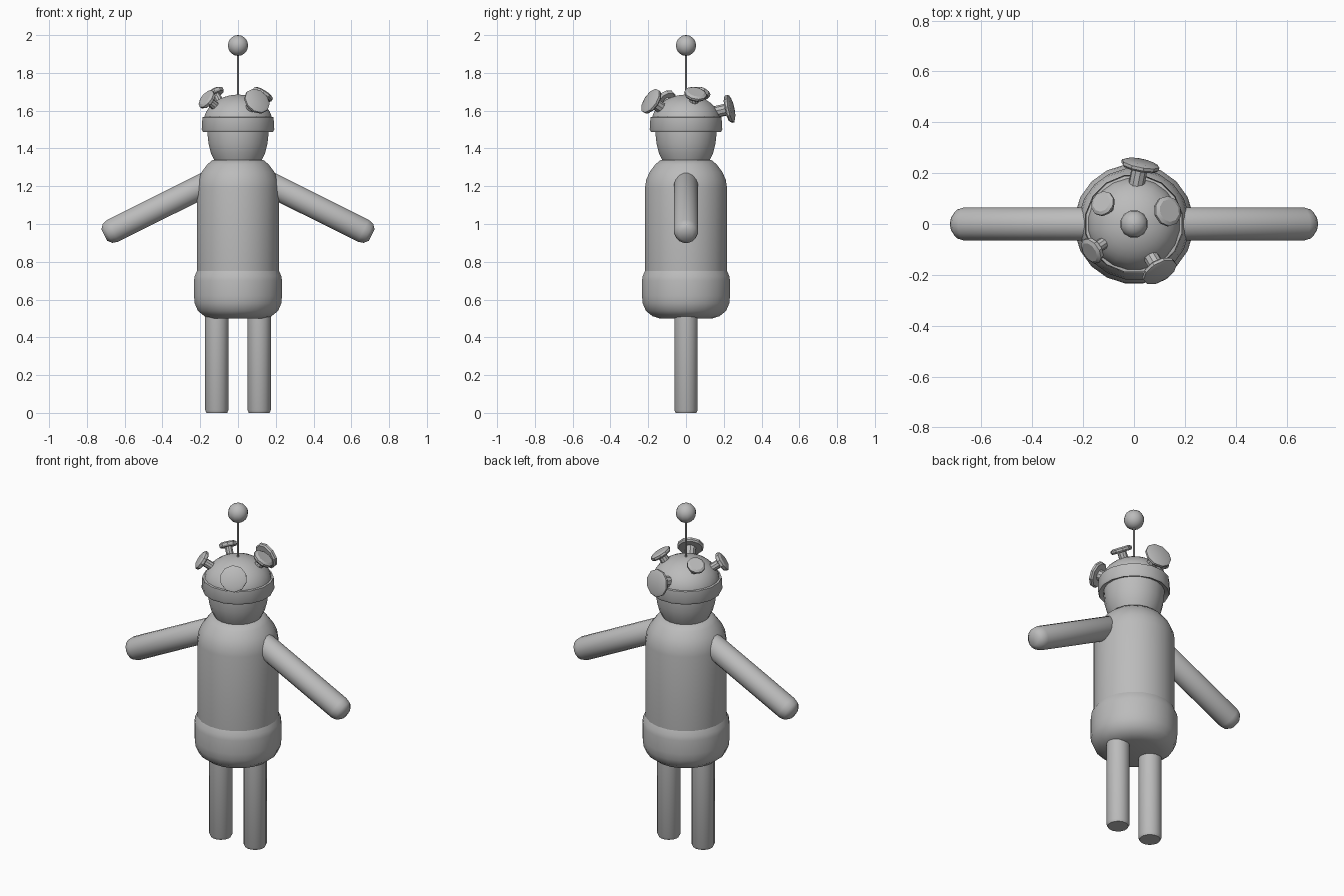
import bpy, math
from mathutils import Vector

if "Cube" in bpy.data.objects:
    bpy.data.objects.remove(bpy.data.objects["Cube"])

grey = bpy.data.materials.new("plain grey")
grey.diffuse_color = (0.5, 0.5, 0.5, 1)
grey.use_nodes = True
grey.node_tree.nodes["Principled BSDF"].inputs["Base Color"].default_value = grey.diffuse_color


def lathe(name, profile, sides=16, origin=(0, 0, 0), axis=(0, 0, 1), angle=35):
    """Spin (radius, height) points about an axis; both ends are capped."""
    rot = Vector((0, 0, 1)).rotation_difference(Vector(axis))
    verts, faces = [], []
    for r, h in profile:
        for i in range(sides):
            a = 2 * math.pi * (i + 0.5) / sides
            verts.append(rot @ Vector((r * math.cos(a), r * math.sin(a), h)) + Vector(origin))
    for k in range(len(profile) - 1):
        for i in range(sides):
            j = (i + 1) % sides
            faces.append((k * sides + i, k * sides + j, (k + 1) * sides + j, (k + 1) * sides + i))
    last = (len(profile) - 1) * sides
    faces.append(tuple(reversed(range(sides))))
    faces.append(tuple(range(last, last + sides)))
    mesh = bpy.data.meshes.new(name)
    mesh.from_pydata(verts, [], faces)
    mesh.materials.append(grey)
    ob = bpy.data.objects.new(name, mesh)
    bpy.context.collection.objects.link(ob)
    bpy.ops.object.select_all(action='DESELECT')
    ob.select_set(True)
    bpy.context.view_layer.objects.active = ob
    bpy.ops.object.shade_smooth_by_angle(angle=math.radians(angle))
    return ob


def arc(r, h, z, start, end, steps):
    """Elliptical arc profile, angles in degrees above the equator."""
    return [(r * math.cos(math.radians(t)), z + h * math.sin(math.radians(t)))
            for t in [start + (end - start) * k / steps for k in range(steps + 1)]]


# Torso with rounded shoulders
lathe("torso", [(0.21, 0.65), (0.22, 0.75), (0.22, 1.19), (0.213, 1.235), (0.195, 1.275),
                (0.165, 1.315), (0.135, 1.34)], 20, angle=50)

# Trousers
lathe("trousers", [(0.14, 0.5), (0.18, 0.512), (0.215, 0.54), (0.232, 0.58), (0.236, 0.62),
                   (0.236, 0.70), (0.232, 0.725), (0.218, 0.755)], 20, angle=50)

# Arms and legs, one of each per side
for side, label in ((-1, "left"), (1, "right")):
    shoulder, hand = Vector((side * 0.15, 0, 1.22)), Vector((side * 0.708, 0, 0.942))
    length = (hand - shoulder).length
    lathe(label + "_arm", [(0.04, -0.03), (0.066, 0.02), (0.066, length - 0.05),
                           (0.058, length - 0.02), (0.035, length)],
          16, shoulder, hand - shoulder, angle=50)
    lathe(label + "_leg", [(0.056, 0), (0.063, 0.015), (0.063, 0.55)], 16,
          (side * 0.112, 0, 0), angle=50)

# Head
lathe("head", [(0.125, 1.335), (0.145, 1.375), (0.158, 1.425), (0.164, 1.48), (0.163, 1.53)], 20)

# Helmet dome and brim band
lathe("helmet_dome", arc(0.184, 0.145, 1.54, 0, 88, 8), 20)
lathe("helmet_band", [(0.17, 1.5), (0.19, 1.488), (0.196, 1.5), (0.192, 1.565), (0.178, 1.568)], 16)

# Antenna
lathe("antenna_rod", [(0.005, 1.66), (0.005, 1.91)], 8)
lathe("antenna_ball", arc(0.055, 0.055, 1.945, -89, 89, 10), 12)

# Mushroom-shaped knobs on the helmet: disc centre, outward direction, radius
knobs = [((0.025, 0.232, 1.61), (0.2, 1, 0.22), 0.076),
         ((-0.122, 0.08, 1.695), (-0.45, 0.3, 0.82), 0.05),
         ((0.132, 0.05, 1.688), (0.52, 0.18, 0.83), 0.06),
         ((0.10, -0.185, 1.65), (0.45, -0.75, 0.5), 0.073),
         ((-0.165, -0.105, 1.66), (-0.68, -0.45, 0.55), 0.055)]
for n, (centre, out, r) in enumerate(knobs):
    lathe(f"knob_{n + 1}", [(r * 0.42, -0.09), (r * 0.42, -0.014), (r * 0.9, -0.014),
                            (r, -0.006), (r, 0.006), (r * 0.75, 0.014)],
          10, centre, out, angle=25)
